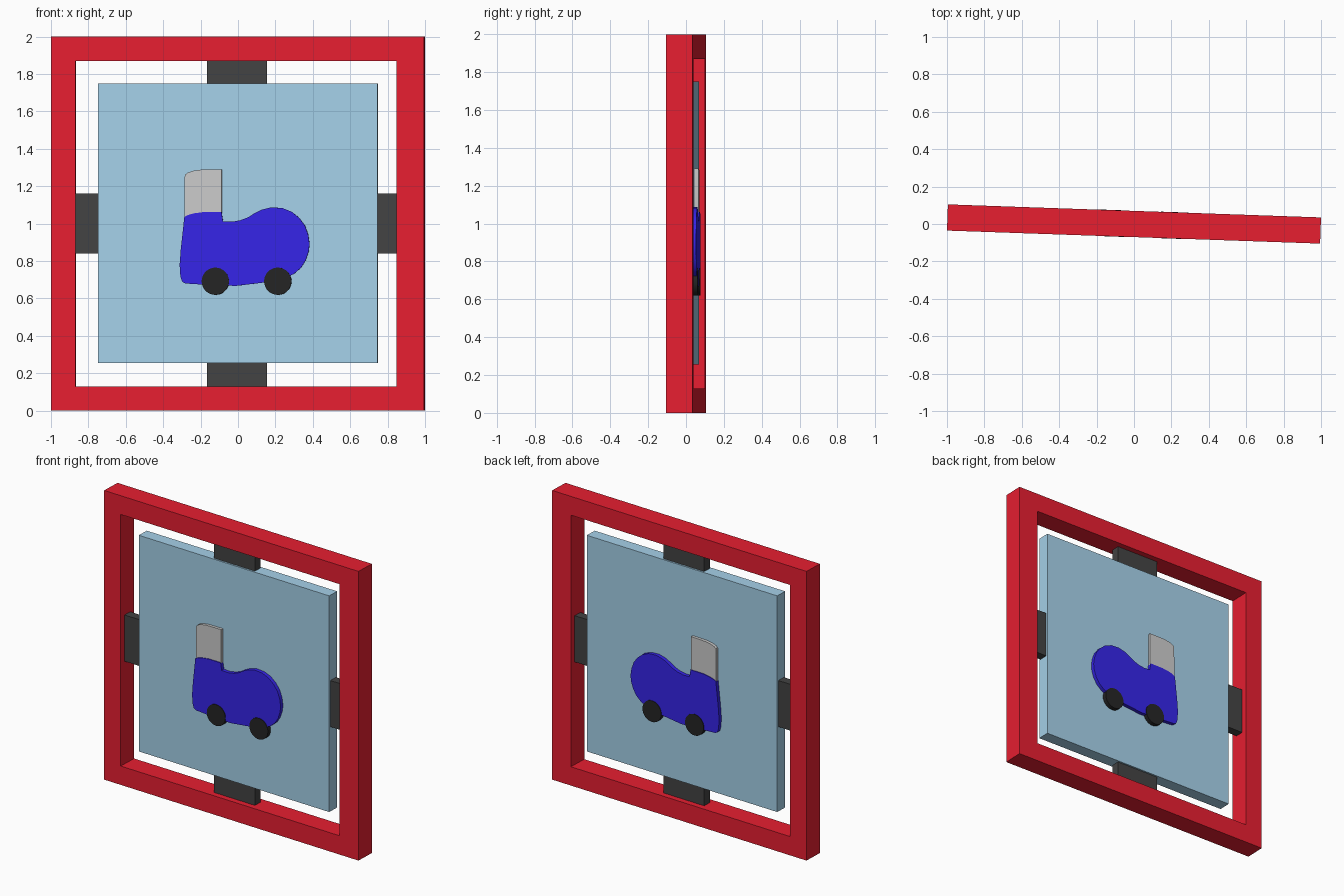
import bpy, bmesh, math
from mathutils import Matrix

if "Cube" in bpy.data.objects:
    bpy.data.objects.remove(bpy.data.objects["Cube"])

TURN = Matrix.Rotation(math.radians(-2), 4, 'Z')  # whole panel is turned slightly


def material(name, r, g, b):
    m = bpy.data.materials.new(name)
    m.diffuse_color = (r, g, b, 1)
    m.use_nodes = True
    m.node_tree.nodes["Principled BSDF"].inputs["Base Color"].default_value = m.diffuse_color
    return m


RED = material("red", 0.8, 0.013, 0.03)
PALE_BLUE = material("pale_blue", 0.38, 0.64, 0.82)
BLUE = material("blue", 0.036, 0.018, 0.8)
DARK = material("dark_grey", 0.056, 0.056, 0.056)
BLACK = material("black", 0.018, 0.018, 0.018)


def slab(name, outline, half, mat=None, hole=None, smooth=False):
    """Extrude an x-z outline from y = -half to y = +half, with an optional matching hole."""
    bm = bmesh.new()

    def ring(pts, y):
        return [bm.verts.new((x, y, z)) for x, z in pts]

    front, back = ring(outline, -half), ring(outline, half)
    n = len(outline)
    for i in range(n):
        j = (i + 1) % n
        bm.faces.new((front[i], front[j], back[j], back[i]))
    if hole:
        hf, hb = ring(hole, -half), ring(hole, half)
        for i in range(n):
            j = (i + 1) % n
            bm.faces.new((hf[i], hf[j], hb[j], hb[i]))
            bm.faces.new((front[i], front[j], hf[j], hf[i]))
            bm.faces.new((back[i], back[j], hb[j], hb[i]))
    else:
        bm.faces.new(front)
        bm.faces.new(back)
    bmesh.ops.recalc_face_normals(bm, faces=bm.faces)
    mesh = bpy.data.meshes.new(name)
    bm.to_mesh(mesh)
    bm.free()
    mesh.transform(TURN)
    if mat:
        mesh.materials.append(mat)
    ob = bpy.data.objects.new(name, mesh)
    bpy.context.collection.objects.link(ob)
    if smooth:
        bpy.ops.object.select_all(action='DESELECT')
        ob.select_set(True)
        bpy.context.view_layer.objects.active = ob
        bpy.ops.object.shade_smooth_by_angle(angle=math.radians(35))
    return ob


def rect(x0, x1, z0, z1):
    return [(x0, z0), (x1, z0), (x1, z1), (x0, z1)]


def circle(cx, cz, r, n=32):
    return [(cx + r * math.cos(2 * math.pi * i / n), cz + r * math.sin(2 * math.pi * i / n))
            for i in range(n)]


# Outer frame and inner board
slab("frame", rect(-0.998, 0.998, 0, 2), 0.07, RED, hole=rect(-0.868, 0.851, 0.13, 1.87))
slab("board", rect(-0.747, 0.747, 0.255, 1.75), 0.042, PALE_BLUE)

# Tabs joining board to frame
slab("top_tab", rect(-0.165, 0.155, 1.74, 1.88), 0.03, DARK)
slab("bottom_tab", rect(-0.165, 0.155, 0.12, 0.265), 0.03, DARK)
slab("left_tab", rect(-0.88, -0.74, 0.84, 1.16), 0.03, DARK)
slab("right_tab", rect(0.74, 0.86, 0.84, 1.16), 0.03, DARK)

# Train body
body = [(-0.285, 1.035), (-0.293, 0.96), (-0.304, 0.86), (-0.31, 0.78), (-0.306, 0.72),
        (-0.297, 0.69), (-0.28, 0.68), (-0.2, 0.675), (-0.01, 0.667), (0.14, 0.685),
        (0.25, 0.71), (0.3, 0.73), (0.34, 0.765), (0.365, 0.805), (0.38, 0.85),
        (0.385, 0.89), (0.378, 0.94), (0.36, 0.99), (0.33, 1.03), (0.29, 1.063),
        (0.24, 1.083), (0.18, 1.087), (0.13, 1.075), (0.09, 1.055), (0.055, 1.033),
        (0.015, 1.018), (-0.03, 1.01), (-0.078, 1.012), (-0.086, 1.062), (-0.18, 1.062),
        (-0.235, 1.055), (-0.268, 1.045)]
slab("train_body", body, 0.067, BLUE, smooth=True)

# Chimney
chimney = [(-0.284, 1.0), (-0.1, 1.0), (-0.085, 1.06), (-0.085, 1.29), (-0.2, 1.288),
           (-0.24, 1.282), (-0.268, 1.272), (-0.28, 1.262), (-0.283, 1.25)]
slab("chimney", chimney, 0.062, smooth=True)

# Wheels
for name, x in (("rear_wheel", -0.119), ("front_wheel", 0.215)):
    slab(name, circle(x, 0.692, 0.073), 0.071, BLACK, smooth=True)
